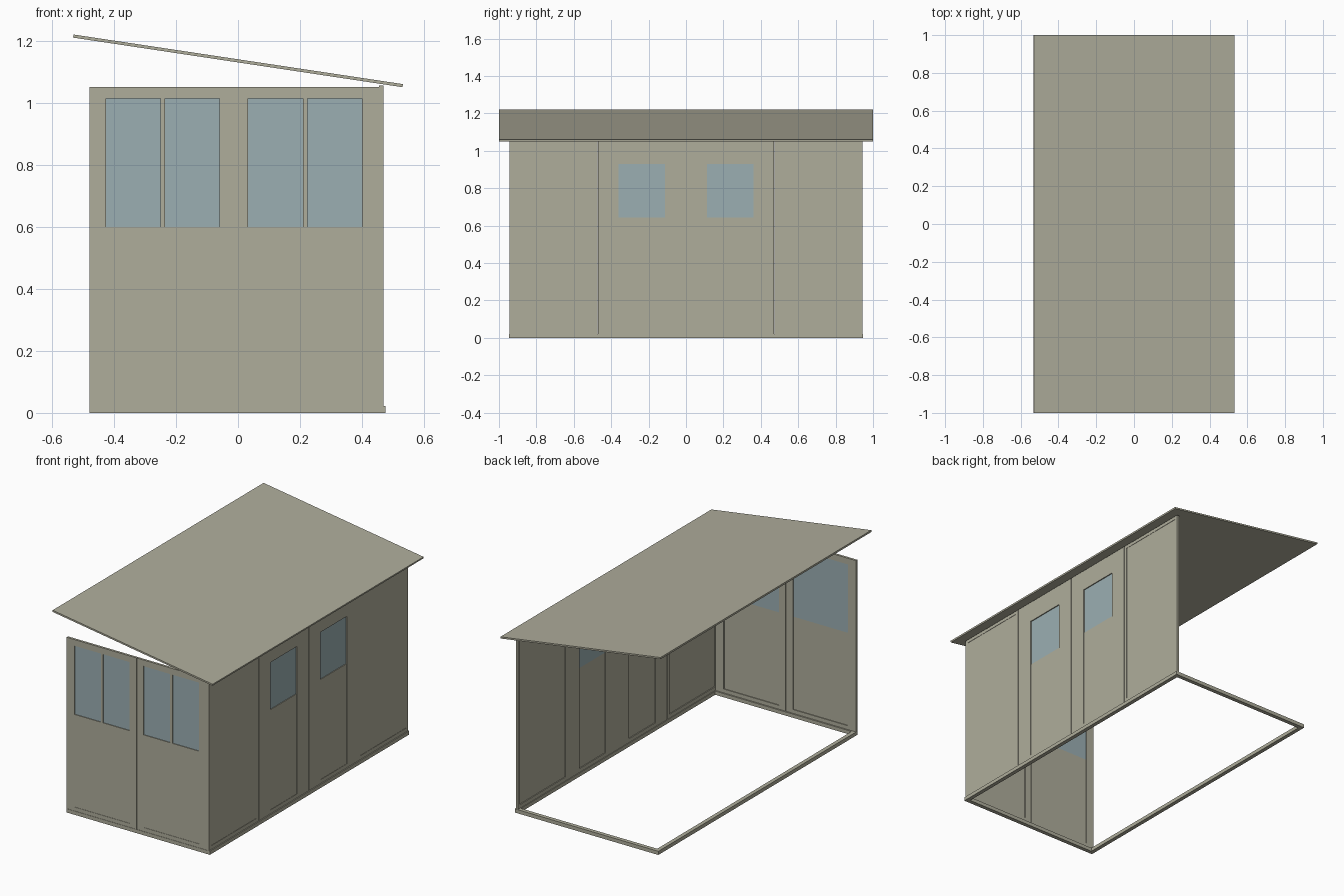
import bpy, math

if "Cube" in bpy.data.objects:
    bpy.data.objects.remove(bpy.data.objects["Cube"])


def material(name, color):
    m = bpy.data.materials.new(name)
    m.diffuse_color = color
    m.use_nodes = True
    m.node_tree.nodes["Principled BSDF"].inputs["Base Color"].default_value = m.diffuse_color
    return m


WOOD = material("wood", (0.43, 0.42, 0.33, 1))
GLASS = material("glass", (0.33, 0.43, 0.45, 1))


def box(name, lo, hi, mat=WOOD):
    bpy.ops.mesh.primitive_cube_add(size=1, location=[(a + b) / 2 for a, b in zip(lo, hi)])
    o = bpy.context.object
    o.name = name
    o.scale = [b - a for a, b in zip(lo, hi)]
    bpy.ops.object.transform_apply(location=False, rotation=False, scale=True)
    o.data.materials.append(mat)
    return o


def panel(name, place, u0, u1, top, w0, w1, sill, head, panes):
    """Framed wall panel: u runs along the wall, depth d runs inward from the outer face."""
    z0, t = 0.022, 0.014

    def part(n, a, b, c, d, e, f, mat=WOOD):
        lo, hi = place(a, c), place(b, d)
        box(f"{name}_{n}", (min(lo[0], hi[0]), min(lo[1], hi[1]), e),
            (max(lo[0], hi[0]), max(lo[1], hi[1]), f), mat)

    # stiles and rails
    part("stile_a", u0, w0, 0, t, z0, top)
    part("stile_b", w1, u1, 0, t, z0, top)
    part("bottom_rail", w0, w1, 0, t, z0, 0.045)
    part("top_rail", w0, w1, 0, t, head, top)
    # infill board, almost flush outside and recessed inside
    part("board", w0, w1, 0.002, 0.009, 0.045, sill)
    # window
    if panes:
        part("glass", w0, w1, 0.006, 0.009, sill, head, GLASS)
    if panes == 2:
        m = (w0 + w1) / 2
        part("mullion", m - 0.007, m + 0.007, 0.001, 0.006, sill, head)


# base frame
X0, X1, Y, H, W = -0.478, 0.475, 0.945, 0.022, 0.024
box("base_front", (X0, -Y, 0), (X1, -Y + W, H))
box("base_back", (X0, Y - W, 0), (X1, Y, H))
box("base_left", (X0, -Y + W, 0), (X0 + W, Y - W, H))
box("base_right", (X1 - W, -Y + W, 0), (X1, Y - W, H))

# front wall: two panels with double windows
for i, (a, b, w0, w1) in enumerate([(-0.478, -0.012, -0.425, -0.06),
                                    (-0.011, 0.455, 0.033, 0.40)]):
    panel(f"front_panel_{i}", lambda u, d: (u, -0.943 + d), a, b, 1.05, w0, w1, 0.60, 1.013, 2)

# right wall: four panels, windows in the middle two
step = 2 * Y / 4
for i in range(4):
    a = -Y + i * step
    b = a + step
    mid = (a + b) / 2
    win = i in (1, 2)
    name = f"right_panel_{i}"
    place = lambda u, d: (0.469 - d, u)
    if not win:
        panel(name, place, a + 0.001, b - 0.001, 1.055, a + 0.02, b - 0.02, 1.035, 1.035, 0)
    else:
        panel(name, place, a + 0.001, b - 0.001, 1.055, mid - 0.125, mid + 0.125, 0.645, 0.93, 1)

# sloping roof sheet
ang = math.atan2(0.16, 1.063)
roof = box("roof", (-0.537, -1, -0.005), (0.537, 1, 0.005))
roof.rotation_euler = (0, ang, 0)
roof.location = (0, 0, 1.135)
